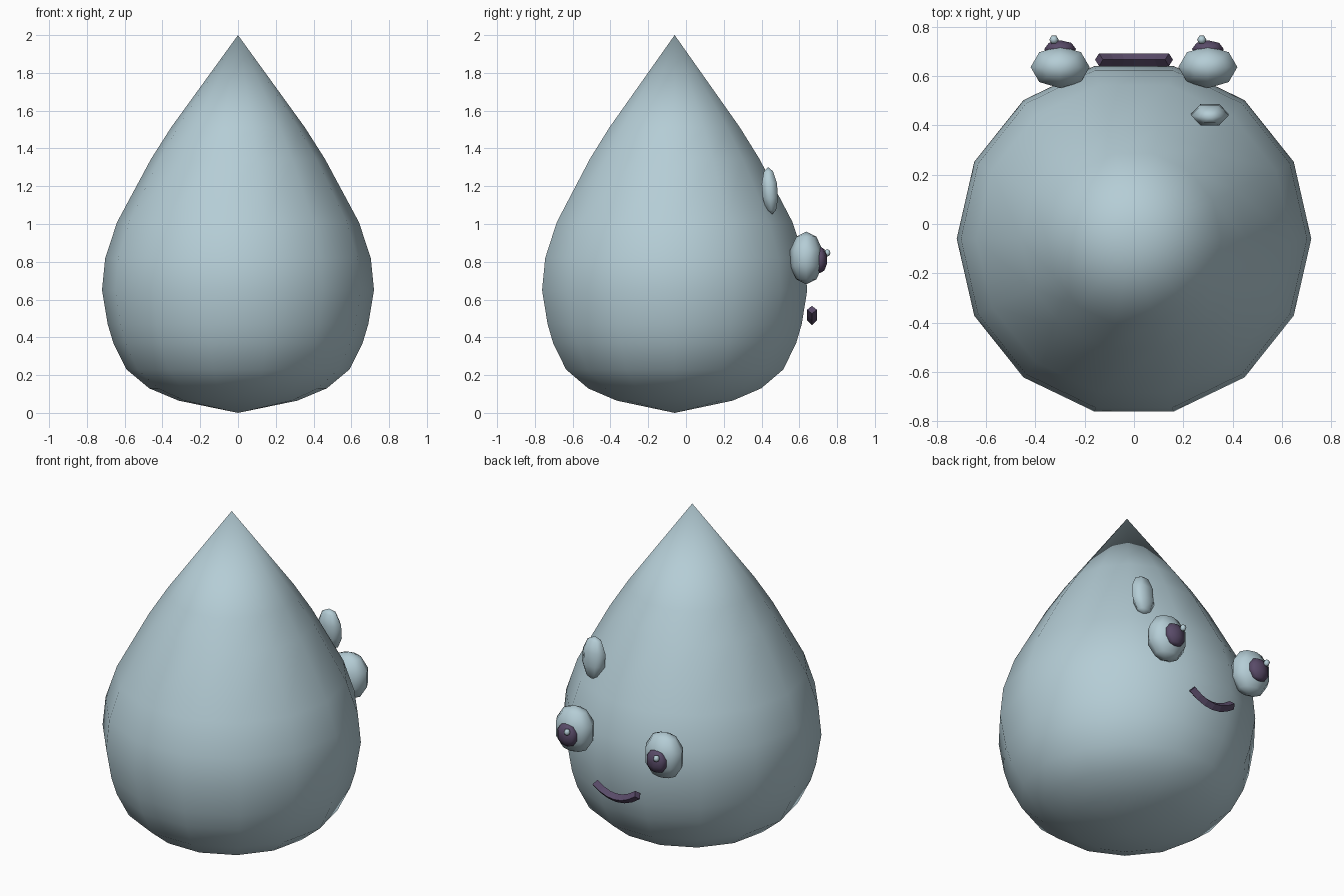
import bpy, bmesh, math
from mathutils import Vector

if "Cube" in bpy.data.objects:
    bpy.data.objects.remove(bpy.data.objects["Cube"])


def material(name, rgb):
    m = bpy.data.materials.new(name)
    m.diffuse_color = (*rgb, 1)
    m.use_nodes = True
    m.node_tree.nodes["Principled BSDF"].inputs["Base Color"].default_value = m.diffuse_color
    return m


PALE = material("pale_blue", (0.46, 0.61, 0.67))
PURPLE = material("dark_purple", (0.10, 0.07, 0.14))


def finish(name, bm, mat, smooth):
    bmesh.ops.recalc_face_normals(bm, faces=bm.faces)
    for f in bm.faces:
        f.smooth = smooth
    mesh = bpy.data.meshes.new(name)
    bm.to_mesh(mesh)
    bm.free()
    mesh.materials.append(mat)
    ob = bpy.data.objects.new(name, mesh)
    bpy.context.collection.objects.link(ob)
    return ob


def lathe(name, bottom, rings, top, sides, mat, loc, scale=(1, 1, 1), tilt=0.0):
    """Closed solid of revolution around z, rings are (radius, height)."""
    bm = bmesh.new()
    s = Vector(scale)
    low = bm.verts.new(Vector((0, 0, bottom)) * s)
    high = bm.verts.new(Vector((0, 0, top)) * s)
    loops = []
    for r, z in rings:
        loops.append([bm.verts.new(Vector((r * math.cos(a), r * math.sin(a), z)) * s)
                      for a in (2 * math.pi * i / sides for i in range(sides))])
    for i in range(sides):
        j = (i + 1) % sides
        bm.faces.new((low, loops[0][j], loops[0][i]))
        bm.faces.new((high, loops[-1][i], loops[-1][j]))
        for a, b in zip(loops, loops[1:]):
            bm.faces.new((a[i], a[j], b[j], b[i]))
    ob = finish(name, bm, mat, True)
    ob.location = loc
    ob.rotation_euler.x = tilt
    return ob


def ellipsoid(name, loc, scale, sides, steps, mat, tilt=0.0):
    angles = [-math.pi / 2 + math.pi * k / steps for k in range(1, steps)]
    rings = [(math.cos(a), math.sin(a)) for a in angles]
    return lathe(name, -1, rings, 1, sides, mat, loc, scale, tilt)


# Teardrop body
profile = [(0.315, 0.065), (0.47, 0.13), (0.59, 0.23), (0.66, 0.37), (0.69, 0.47),
           (0.72, 0.65), (0.703, 0.82), (0.64, 1.01), (0.46, 1.345), (0.355, 1.51)]
lathe("body", 0, profile, 2.0, 14, PALE, (0, -0.06, 0))

# Eyes with pupils and small glints
for side, x in (("left", -0.30), ("right", 0.30)):
    ellipsoid(side + "_eye", (x, 0.637, 0.82), (0.126, 0.09, 0.14), 8, 5, PALE)
    ellipsoid(side + "_pupil", (x, 0.71, 0.81), (0.068, 0.038, 0.07), 8, 5, PURPLE)
    ellipsoid(side + "_glint", (x - 0.025, 0.748, 0.847), (0.019, 0.019, 0.02), 6, 4, PALE)

# Raised droplet highlight above the right eye
ellipsoid("droplet_highlight", (0.308, 0.444, 1.175), (0.08, 0.049, 0.127), 6, 5, PALE, 0.08)

# Smile: diamond section swept along a shallow arc
bm = bmesh.new()
loops = []
R = 0.026
for k in range(7):
    x = -0.142 + 0.284 * k / 6
    slope = 2 * 0.055 * x / 0.142 ** 2
    up = Vector((-slope, 0, 1)).normalized() * R
    out = Vector((0, R, 0))
    c = Vector((x, 0.667, 0.491 + 0.055 * (x / 0.142) ** 2))
    loops.append([bm.verts.new(c + d) for d in (up, out, -up, -out)])
for a, b in zip(loops, loops[1:]):
    for i in range(4):
        j = (i + 1) % 4
        bm.faces.new((a[i], a[j], b[j], b[i]))
bm.faces.new(loops[0])
bm.faces.new(loops[-1])
finish("smile", bm, PURPLE, False)
